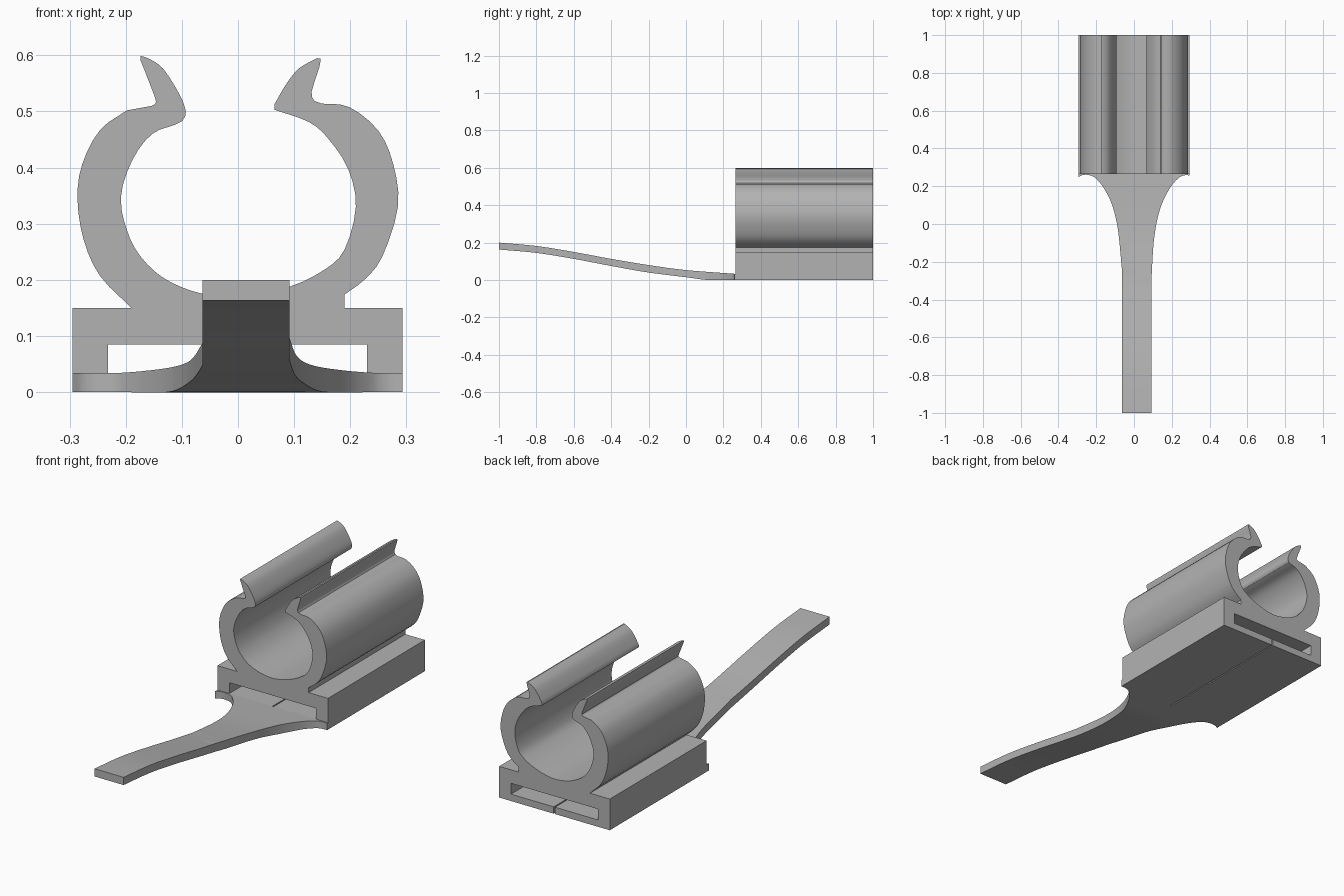
import bpy
import bmesh
from math import radians
from mathutils import Vector

default = bpy.data.objects.get("Cube")
if default:
    bpy.data.objects.remove(default, do_unlink=True)

# One plain grey plastic for the whole clip
plastic = bpy.data.materials.new("grey plastic")
plastic.use_nodes = True
grey = (0.45, 0.45, 0.45, 1)
plastic.diffuse_color = grey
plastic.node_tree.nodes["Principled BSDF"].inputs["Base Color"].default_value = grey

FRONT, BACK = 0.265, 1.0


def spline(points, steps=4):
    """Catmull-Rom curve through the points, including both ends."""
    pts = [Vector(p) for p in points]
    pts = [2 * pts[0] - pts[1]] + pts + [2 * pts[-1] - pts[-2]]
    curve = []
    for a, b, c, d in zip(pts, pts[1:], pts[2:], pts[3:]):
        for i in range(steps):
            t = i / steps
            curve.append(0.5 * (2 * b + (c - a) * t
                                + (2 * a - 5 * b + 4 * c - d) * t ** 2
                                + (3 * b - a - 3 * c + d) * t ** 3))
    return curve + [pts[-2]]


def lerp_table(table, y):
    """Value at y in a sorted list of (y, value) pairs."""
    for (ya, va), (yb, vb) in zip(table, table[1:]):
        if y <= yb:
            return va + (vb - va) * (y - ya) / (yb - ya)
    return table[-1][-1]


def prism(bm, outline, offset):
    """Extrude a closed outline of 3D points along offset."""
    face = bm.faces.new([bm.verts.new(p) for p in outline])
    result = bmesh.ops.extrude_face_region(bm, geom=[face], use_keep_orig=True)
    moved = [g for g in result["geom"] if isinstance(g, bmesh.types.BMVert)]
    bmesh.ops.translate(bm, verts=moved, vec=offset)


def finish(bm, name):
    bmesh.ops.recalc_face_normals(bm, faces=bm.faces)
    mesh = bpy.data.meshes.new(name)
    bm.to_mesh(mesh)
    bm.free()
    obj = bpy.data.objects.new(name, mesh)
    obj.data.materials.append(plastic)
    bpy.context.collection.objects.link(obj)
    bpy.ops.object.select_all(action="DESELECT")
    obj.select_set(True)
    bpy.context.view_layer.objects.active = obj
    bpy.ops.object.shade_smooth_by_angle(angle=radians(30))
    return obj


# Clip cross-section (x, z), walked from the slit around the whole body
slit = 0.003
right_foot = [(slit, 0), (.293, 0), (.293, .15), (.19, .15)]
right_outer = spline([(.19, .174), (.225, .2), (.257, .241), (.285, .33),
                      (.277, .405), (.25, .466), (.198, .508), (.149, .514)], 3)
right_lip = spline([(.136, .519), (.131, .535), (.145, .579), (.147, .594)], 2)
right_beak = spline([(.141, .595), (.109, .577), (.086, .549), (.065, .513)], 3)
cradle = spline([(.065, .503), (.127, .481), (.163, .449), (.197, .396),
                 (.21, .33), (.19, .254), (.154, .218), (.093, .188),
                 (.01, .168), (-.063, .175), (-.122, .197), (-.163, .229),
                 (-.193, .275), (-.209, .345), (-.188, .414), (-.153, .46),
                 (-.113, .476)], 3)
left_beak = spline([(-.099, .483), (-.093, .499), (-.104, .53),
                    (-.134, .577), (-.161, .595), (-.174, .599)], 3)
left_lip = spline([(-.174, .592), (-.149, .528), (-.147, .515), (-.154, .51)], 2)
left_outer = spline([(-.198, .502), (-.246, .467), (-.278, .405),
                     (-.286, .343), (-.275, .271), (-.246, .207), (-.19, .15)], 3)
left_foot = [(-.295, .15), (-.295, 0), (-slit, 0)]
strap_slot = [(-slit, .033), (-.232, .033), (-.232, .085),
              (.23, .085), (.23, .033), (slit, .033)]
section = (right_foot + right_outer + right_lip + right_beak + cradle
           + left_beak + left_lip + left_outer + left_foot + strap_slot)

bm = bmesh.new()
prism(bm, [(p[0], FRONT, p[1]) for p in section], (0, BACK - FRONT, 0))
finish(bm, "clip_body")

# Flared tongue: plan outline, sliced across, then bent to the side curve
right_edge = spline([(.092, -.3), (.106, -.08), (.138, .08), (.19, .19),
                     (.235, .242), (.265, .257), (.293, .258)])
left_edge = spline([(-.295, .247), (-.275, .258), (-.245, .26), (-.206, .245),
                    (-.16, .19), (-.116, .1), (-.085, -.03), (-.063, -.25)])
plan = ([(-.063, -1), (.092, -1)] + right_edge
        + [(.293, FRONT), (-.295, FRONT)] + left_edge)

bm = bmesh.new()
prism(bm, [(p[0], p[1], 0) for p in plan], (0, 0, 1))
for i in range(1, 25):
    bmesh.ops.bisect_plane(bm, geom=bm.verts[:] + bm.edges[:] + bm.faces[:],
                           plane_co=(0, -1 + i * .05, 0), plane_no=(0, 1, 0))

upper = spline([(-1, .2), (-.8, .182), (-.6, .15), (-.4, .113),
                (-.2, .08), (0, .053), (FRONT, .033)])
lower = spline([(-1, .163), (-.8, .145), (-.6, .113), (-.4, .075),
                (-.2, .04), (0, .015), (.12, 0), (FRONT, 0)])
for v in bm.verts:
    v.co.z = lerp_table(upper if v.co.z > 0.5 else lower, v.co.y)
finish(bm, "tongue")
